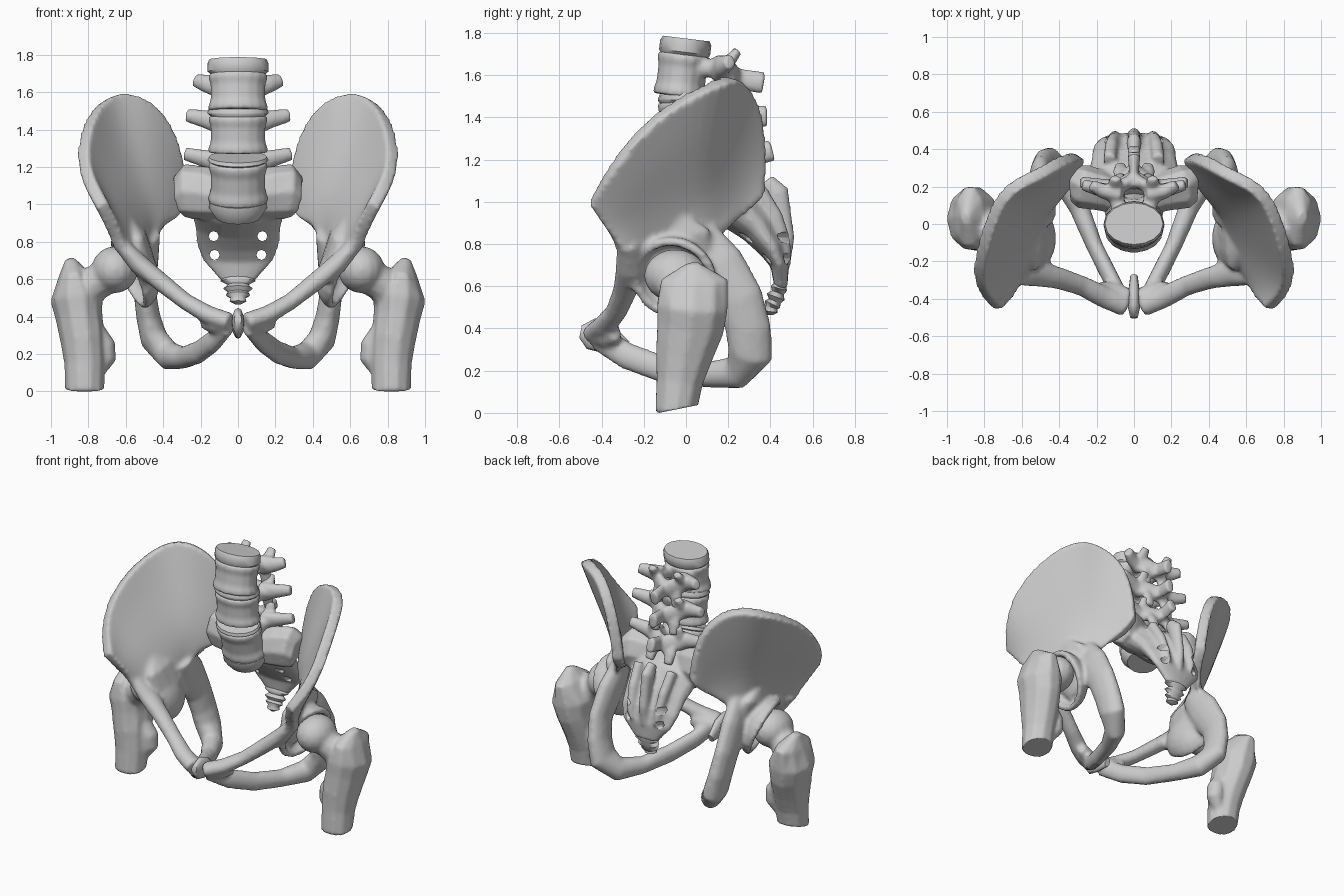
import bpy, bmesh, math
from mathutils import Vector, Matrix

if "Cube" in bpy.data.objects:
    bpy.data.objects.remove(bpy.data.objects["Cube"])

X, Y, Z = Vector((1, 0, 0)), Vector((0, 1, 0)), Vector((0, 0, 1))


def make(name, bm, angle=40):
    bmesh.ops.recalc_face_normals(bm, faces=bm.faces)
    me = bpy.data.meshes.new(name)
    bm.to_mesh(me)
    bm.free()
    o = bpy.data.objects.new(name, me)
    bpy.context.collection.objects.link(o)
    bpy.ops.object.select_all(action='DESELECT')
    o.select_set(True)
    bpy.context.view_layer.objects.active = o
    bpy.ops.object.shade_smooth_by_angle(angle=math.radians(angle))
    return o


def loft(bm, path, radii, up=Z, sides=12):
    """Closed tube of elliptical rings; the second radius lies along 'up'."""
    pts = [Vector(p) for p in path]
    rings = []
    for i, (p, (a, b)) in enumerate(zip(pts, radii)):
        t = (pts[min(i + 1, len(pts) - 1)] - pts[max(i - 1, 0)]).normalized()
        u = t.cross(up).normalized()
        v = u.cross(t)
        rings.append([bm.verts.new(p + u * a * math.cos(k * math.tau / sides)
                                   + v * b * math.sin(k * math.tau / sides)) for k in range(sides)])
    for r, q in zip(rings, rings[1:]):
        for k in range(sides):
            j = (k + 1) % sides
            bm.faces.new((r[k], r[j], q[j], q[k]))
    bm.faces.new(rings[0])
    bm.faces.new(rings[-1])


def ball(bm, loc, scale):
    bmesh.ops.create_uvsphere(bm, u_segments=16, v_segments=10, radius=1,
                              matrix=Matrix.Translation(loc) @ Matrix.Diagonal((*scale, 1)))


def apply(o):
    dg = bpy.context.evaluated_depsgraph_get()
    me = bpy.data.meshes.new_from_object(o.evaluated_get(dg))
    o.modifiers.clear()
    o.data = me


def absorb(bm, o):
    """Apply an object's modifiers, copy it into bm and delete it."""
    apply(o)
    bm.from_mesh(o.data)
    bpy.data.objects.remove(o)


def fuse(name, bm, voxel=0.014, smooth=4, mirror=False):
    """Melt overlapping pieces into one bone."""
    o = make(name, bm)
    m = o.modifiers.new("remesh", 'REMESH')
    m.mode, m.voxel_size, m.use_smooth_shade = 'VOXEL', voxel, True
    m = o.modifiers.new("smooth", 'SMOOTH')
    m.factor, m.iterations = 0.5, smooth
    apply(o)
    if mirror:
        o.modifiers.new("mirror", 'MIRROR').use_mirror_merge = False
    return o


# iliac wing: rows from crest to base, each running front to back
rows = [
    [(.725, -.455, 1.0), (.825, -.325, 1.20), (.80, -.12, 1.42), (.70, .15, 1.56),
     (.53, .25, 1.565), (.38, .34, 1.42), (.31, .36, 1.2), (.29, .36, 1.04)],
    [(.69, -.41, .92), (.74, -.27, 1.07), (.715, -.10, 1.22), (.62, .09, 1.3),
     (.50, .19, 1.3), (.39, .27, 1.22), (.33, .31, 1.1), (.31, .32, .985)],
    [(.66, -.36, .85), (.64, -.23, .93), (.60, -.09, 1.0), (.53, .03, 1.03),
     (.46, .11, 1.03), (.39, .18, 1.0), (.35, .23, .97), (.34, .24, .925)],
    [(.64, -.31, .76), (.58, -.21, .78), (.54, -.1, .8), (.51, 0, .82),
     (.49, .06, .83), (.46, .1, .84), (.44, .13, .85), (.41, .15, .87)]]
w = bmesh.new()
grid = []
for r in rows:                       # push points out to offset the subdivision's shrinkage
    p = [Vector(v) for v in r]
    q = [p[k] + .4 * (p[k] - (p[k - 1] + p[k + 1]) / 2) if 0 < k < 7 else p[k] for k in range(8)]
    grid.append([w.verts.new(v) for v in q])
for r, q in zip(grid, grid[1:]):
    for k in range(7):
        w.faces.new((r[k], r[k + 1], q[k + 1], q[k]))
wing = make("wing", w)
s = wing.modifiers.new("subd", 'SUBSURF')
s.levels, s.boundary_smooth = 2, 'PRESERVE_CORNERS'
s = wing.modifiers.new("thick", 'SOLIDIFY')
s.thickness, s.offset = 0.072, 0

# hip socket cup
c = bmesh.new()
bmesh.ops.create_uvsphere(c, u_segments=20, v_segments=12, radius=1)
bmesh.ops.delete(c, geom=[v for v in c.verts if v.co.z > 0.05], context='VERTS')
turn = Vector((.85, -.2, -.4)).to_track_quat('Z', 'Y').to_matrix().to_4x4()
c.transform(Matrix.Translation((.59, -.06, .63)) @ turn @ Matrix.Diagonal((.19, .195, .14, 1)))
cup = make("cup", c)
s = cup.modifiers.new("thick", 'SOLIDIFY')
s.thickness, s.offset = 0.04, 0

# hip bone: wing, socket, body, seat ramus and pubic ramus
b = bmesh.new()
absorb(b, wing)
absorb(b, cup)
loft(b, [(.575, -.08, .93), (.545, -.07, .84), (.50, -.04, .70), (.48, .0, .56)],
     [(.015, .08), (.055, .19), (.055, .18), (.035, .1)], Y)
loft(b, [(.47, .06, .85), (.49, .15, .70), (.50, .255, .54), (.48, .295, .40), (.45, .305, .28),
         (.37, .24, .19), (.29, .08, .18), (.21, -.12, .21), (.13, -.28, .27), (.055, -.41, .35)],
     [(.09, .055), (.13, .065), (.115, .06), (.11, .065), (.11, .075),
      (.08, .07), (.06, .055), (.065, .045), (.065, .045), (.06, .035)], X)
loft(b, [(.64, -.28, .80), (.53, -.26, .68), (.40, -.29, .575), (.28, -.33, .48),
         (.16, -.39, .41), (.04, -.44, .37)],
     [(.05, .04), (.075, .055), (.06, .05), (.055, .045), (.06, .05), (.06, .05)])
loft(b, [(.04, -.41, .36), (.12, -.37, .36), (.19, -.33, .38)], [(.07, .055), (.06, .055), (.03, .045)])
fuse("hip_bone", b, 0.015, 5, mirror=True)

# pubic joint cartilage
b = bmesh.new()
loft(b, [(0, -.50, .385), (0, -.45, .375), (0, -.37, .35), (0, -.28, .31)],
     [(.03, .02), (.075, .032), (.07, .032), (.03, .02)], X)
make("pubic_joint", b, 60)

# thigh bone stumps
b = bmesh.new()
ball(b, (.66, -.05, .65), (.125, .15, .125))
loft(b, [(.68, -.05, .63), (.76, -.03, .58), (.86, 0, .5)], [(.1, .1), (.095, .1), (.12, .1)], Y)
loft(b, [(.90, .03, .71), (.88, .04, .63), (.863, .03, .5), (.85, .02, .4), (.83, -.01, .27),
         (.82, -.03, .15), (.82, -.05, -.01)],
     [(.025, .03), (.08, .165), (.142, .175), (.127, .165), (.12, .14), (.11, .115), (.105, .1)], Y, 10)
loft(b, [(.76, 0, .36), (.715, .01, .25), (.71, .01, .18), (.76, -.01, .08)],
     [(.03, .05), (.06, .065), (.06, .06), (.03, .04)], Y)
femur = fuse("thigh_bone", b, 0.014, 3, True)
for v in femur.data.vertices:        # slanted saw cut
    if v.co.z < .05:
        v.co.z = max(v.co.z, .2 * max(0, v.co.y + .13))

# sacrum with wings, rear crest and nerve holes
b = bmesh.new()
loft(b, [(0, .13, 1.08), (0, .24, .98), (0, .34, .88), (0, .41, .78), (0, .445, .70), (0, .45, .59)],
     [(.2, .11), (.25, .12), (.23, .09), (.22, .065), (.19, .045), (.09, .03)], Y, 16)
for s in (-1, 1):
    loft(b, [(s * .08, .15, 1.04), (s * .18, .18, 1.06), (s * .27, .2, 1.07), (s * .335, .22, 1.04)],
         [(.1, .12), (.11, .145), (.12, .15), (.1, .12)], Z, 8)
    loft(b, [(s * .13, .34, 1.06), (s * .12, .42, .93), (s * .11, .46, .82), (s * .1, .47, .72)],
         [(.035, .04), (.035, .04), (.03, .035), (.025, .03)], Y)
loft(b, [(0, .38, 1.1), (0, .43, 1.04), (0, .455, .94), (0, .475, .83), (0, .465, .7)],
     [(.03, .04), (.04, .06), (.035, .045), (.035, .04), (.03, .03)], Y)
for v in b.verts:                    # keep the wings between the hip bones
    v.co.x = max(-.345, min(.345, v.co.x))
sacrum = fuse("sacrum", b, 0.013, 3)
cut = bmesh.new()
for x, z in ((.13, .83), (.125, .73)):
    for s in (-1, 1):
        loft(cut, [(s * x, .1, z), (s * x, .7, z)], [(.027, .027)] * 2, Z, 8)
cutter = make("hole_cutter", cut)
cutter.hide_render = True
m = sacrum.modifiers.new("holes", 'BOOLEAN')
m.operation, m.object, m.solver = 'DIFFERENCE', cutter, 'EXACT'
apply(sacrum)
bpy.data.objects.remove(cutter)

# tail bone beads
b = bmesh.new()
loft(b, [(0, .45, .62), (0, .44, .59), (0, .435, .57), (0, .425, .55), (0, .42, .53),
         (0, .41, .515), (0, .405, .50), (0, .40, .48), (0, .40, .465)],
     [(.07, .025), (.095, .04), (.055, .03), (.08, .045), (.055, .03),
      (.065, .04), (.04, .03), (.045, .035), (.015, .015)], Y)
make("tail_bone", b, 60)

# lumbar vertebrae and discs: centre y, z, tilt, half height, process reach
spine = [(-.02, 1.60, -7, .10, .23), (-.005, 1.375, 3, .10, .275), (.04, 1.12, 17, .115, .285)]
for i, (y, z, tilt, h, reach) in enumerate(spine):
    place = Matrix.Translation((0, y, z)) @ Matrix.Rotation(math.radians(tilt), 4, 'X')
    b = bmesh.new()
    loft(b, [(0, 0, k * h) for k in (-1, -.75, -.4, .4, .75, 1)],
         [(.157, .124), (.159, .126), (.147, .116), (.147, .116), (.159, .126), (.154, .122)], Y, 16)
    loft(b, [(0, .21, .02), (0, .29, .015), (0, .39, .01)], [(.035, .055), (.025, .05), (.035, .052)])
    for s in (-1, 1):
        loft(b, [(s * .08, .06, .04), (s * .095, .2, .06)], [(.04, .045)] * 2)
        loft(b, [(s * .08, .17, .05), (s * .17, .19, .07), (s * reach, .22, .09)],
             [(.05, .07), (.04, .05), (.03, .035)])
        loft(b, [(s * .11, .19, .05), (s * .05, .23, .03), (0, .26, .0)], [(.035, .06)] * 3)
        loft(b, [(s * .09, .19, .04), (s * .10, .22, .10), (s * .10, .25, .15)],
             [(.045, .035), (.04, .03), (.03, .022)], Y)
        loft(b, [(s * .06, .22, .03), (s * .07, .24, -.04), (s * .075, .25, -.11)],
             [(.045, .03), (.042, .03), (.032, .025)], Y)
    fuse(f"vertebra_{i + 1}", b, 0.012, 3).matrix_world = place
    b = bmesh.new()
    top = .175 if i == 0 else .14
    loft(b, [(0, 0, h - .02), (0, 0, h + .01), (0, 0, top - .02), (0, 0, top)],
         [(.13, .1), (.162, .122), (.162, .122), (.155, .112)], Y, 16)
    make(f"disc_{i + 1}", b).matrix_world = place
b = bmesh.new()
loft(b, [(0, .065, 1.02), (0, .08, .98), (0, .10, .93)], [(.15, .12), (.155, .125), (.12, .1)], Y, 16)
make("lowest_disc", b)
